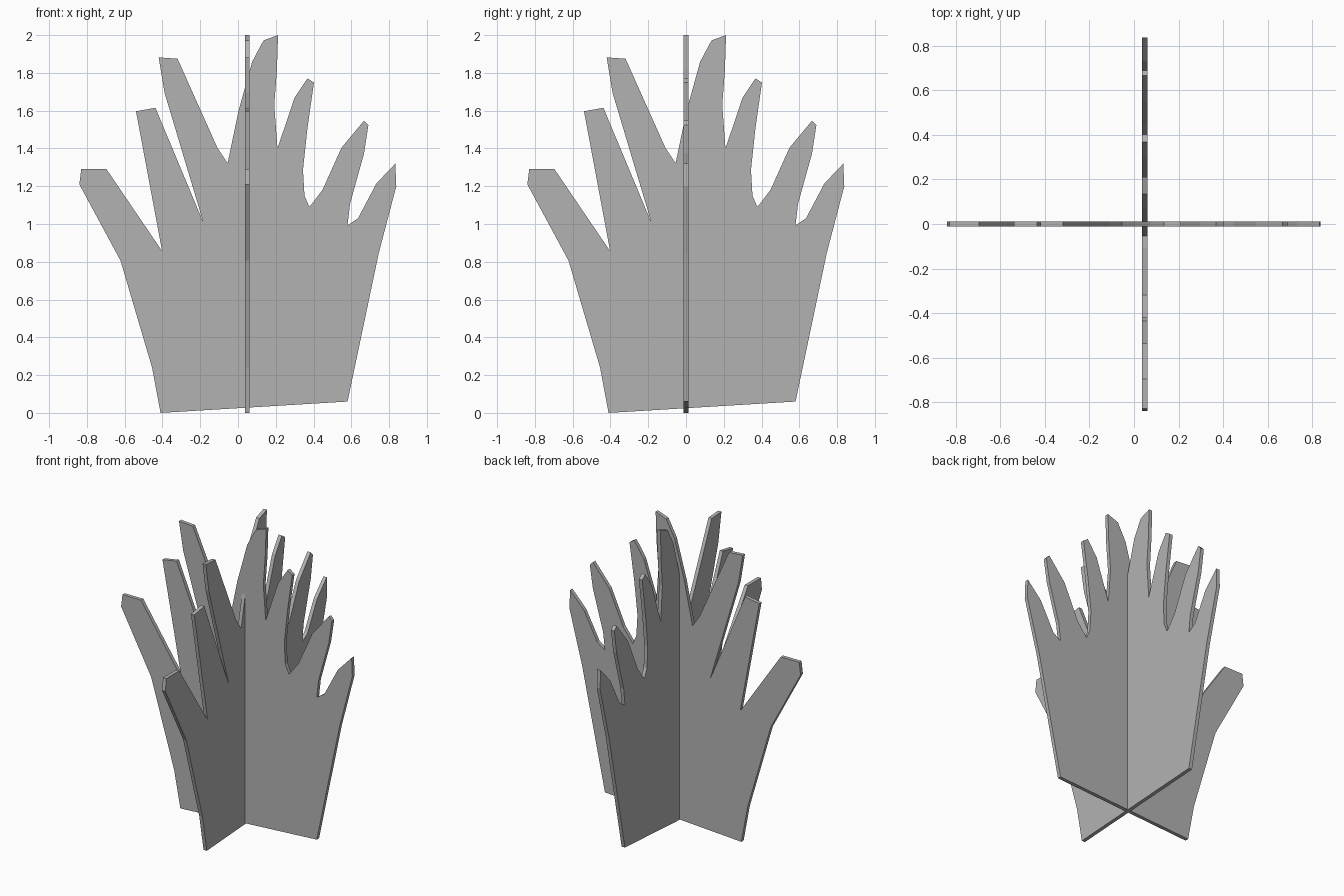
import bpy
import bmesh
from math import pi

default_cube = bpy.data.objects.get("Cube")
if default_cube:
    bpy.data.objects.remove(default_cube, do_unlink=True)

THICKNESS = 0.024
SCALE = 0.01  # outline points are given in hundredths of a unit

# Outline of the leafy hand, grouped by region (horizontal, height)
base = [(-41, 0), (58, 6), (74.5, 84.5)]
right_outer_finger = [(83.8, 120), (83.3, 132), (73.3, 121.5), (63.5, 103), (58, 99.3)]
right_middle_finger = [(59.3, 110.7), (66.7, 137.2), (69, 152.3), (66.7, 154.7),
                       (54.8, 140.4), (44.7, 118), (37.8, 109)]
right_inner_finger = [(35.2, 115), (34.4, 128.7), (36.8, 151), (40.2, 174.8),
                      (36.8, 177.1), (29.9, 166.8), (20.9, 140)]
tall_finger = [(19.2, 163), (20.6, 181.6), (21.2, 200), (13.5, 197.2),
               (7.5, 185.9), (0.3, 160), (-5.5, 132.2)]
left_inner_finger = [(-10.8, 140.1), (-32, 187.5), (-42, 188.2), (-38.9, 169.5), (-18.3, 100.7)]
left_middle_finger = [(-43.7, 161.5), (-54, 159.7), (-40.2, 85.7)]
left_outer_finger = [(-69.6, 129), (-83, 129), (-84, 121), (-62.2, 80.6), (-45.5, 24)]

outline = (base + right_outer_finger + right_middle_finger + right_inner_finger
           + tall_finger + left_inner_finger + left_middle_finger + left_outer_finger)

# Single flat grey for every surface
grey = bpy.data.materials.new("plain_grey")
grey.use_nodes = True
colour = (0.45, 0.45, 0.45, 1)
grey.diffuse_color = colour
grey.node_tree.nodes["Principled BSDF"].inputs["Base Color"].default_value = colour


def make_panel(name, offset, turn):
    """Extrude the outline into a thin upright panel, then turn it about z."""
    bm = bmesh.new()
    corners = [bm.verts.new((across * SCALE, -THICKNESS / 2, height * SCALE))
               for across, height in outline]
    front = bm.faces.new(corners)
    extruded = bmesh.ops.extrude_face_region(bm, geom=[front], use_keep_orig=True)
    moved = [item for item in extruded["geom"] if isinstance(item, bmesh.types.BMVert)]
    bmesh.ops.translate(bm, verts=moved, vec=(0, THICKNESS, 0))
    bmesh.ops.recalc_face_normals(bm, faces=bm.faces[:])
    mesh = bpy.data.meshes.new(name)
    bm.to_mesh(mesh)
    bm.free()
    mesh.materials.append(grey)
    panel = bpy.data.objects.new(name, mesh)
    panel.location.x = offset
    panel.rotation_euler.z = turn
    bpy.context.collection.objects.link(panel)
    return panel


# Two identical panels crossing at right angles
make_panel("front_panel", 0, 0)
make_panel("cross_panel", 0.049, pi / 2)
